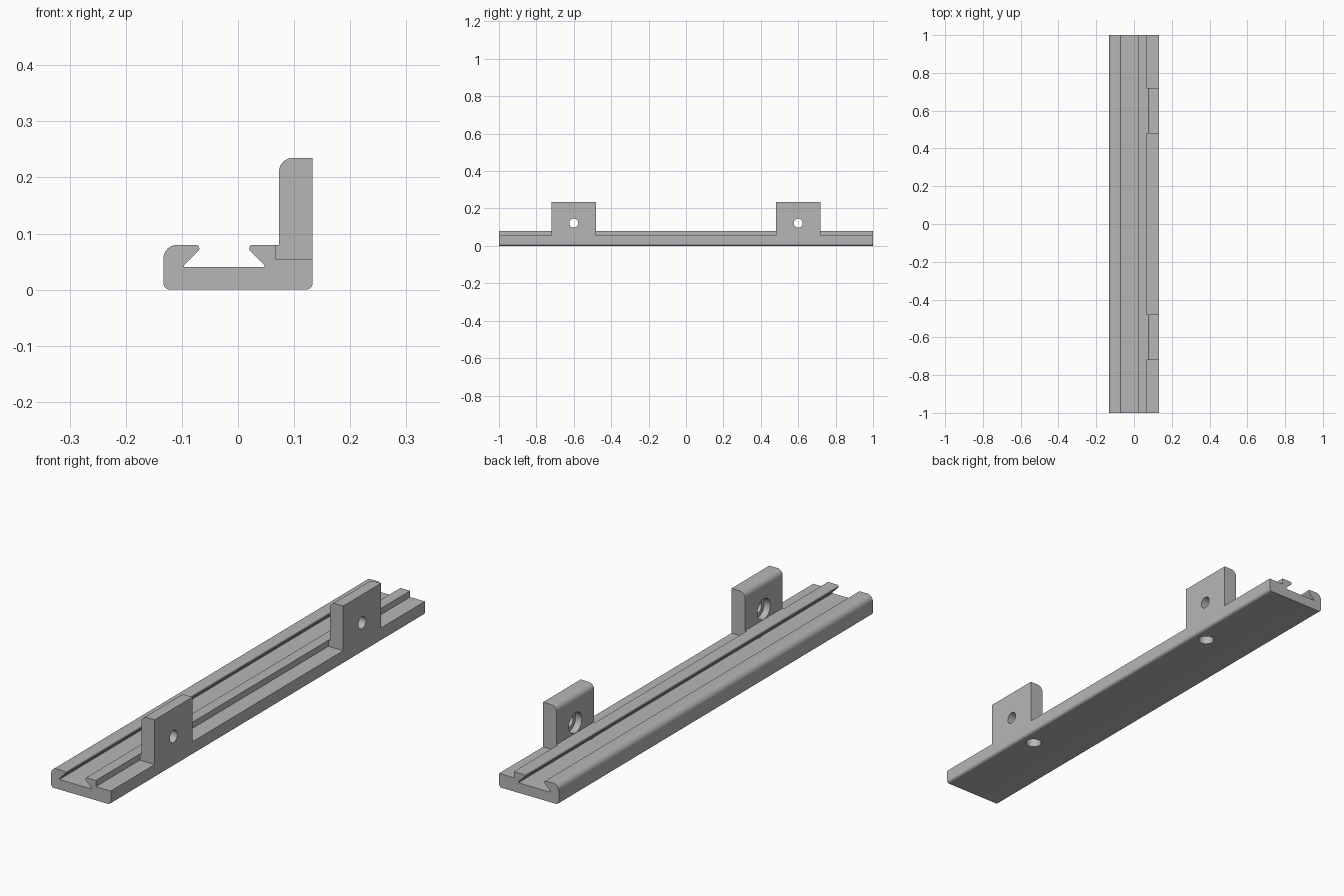
import bpy
import bmesh
import math
from mathutils import Vector

if "Cube" in bpy.data.objects:
    bpy.data.objects.remove(bpy.data.objects["Cube"], do_unlink=True)

grey = bpy.data.materials.new("light grey")
grey.use_nodes = True
GREY = (0.47, 0.47, 0.47, 1)
grey.diffuse_color = GREY
grey.node_tree.nodes["Principled BSDF"].inputs["Base Color"].default_value = GREY


def rounded(corners, steps=8):
    """Turn (x, z, radius) corners into an outline with filleted corners."""
    out = []
    for i, (x, z, r) in enumerate(corners):
        p = Vector((x, z))
        if r == 0:
            out.append(p)
            continue
        a = (Vector(corners[i - 1][:2]) - p).normalized()
        b = (Vector(corners[(i + 1) % len(corners)][:2]) - p).normalized()
        half = a.angle(b) / 2
        centre = p + (a + b).normalized() * (r / math.sin(half))
        start = p + a * (r / math.tan(half)) - centre
        end = p + b * (r / math.tan(half)) - centre
        sweep = math.pi - 2 * half
        for k in range(steps + 1):
            t = sweep * k / steps
            v = start * math.sin(sweep - t) + end * math.sin(t)
            out.append(centre + v / math.sin(sweep))
    return out


def extrude(name, corners, y0, y1):
    """Extrude an x-z outline along y."""
    bm = bmesh.new()
    face = bm.faces.new([bm.verts.new((p.x, y0, p.y)) for p in rounded(corners)])
    grown = bmesh.ops.extrude_face_region(bm, geom=[face])["geom"]
    verts = [g for g in grown if isinstance(g, bmesh.types.BMVert)]
    bmesh.ops.translate(bm, verts=verts, vec=(0, y1 - y0, 0))
    bmesh.ops.recalc_face_normals(bm, faces=bm.faces)
    mesh = bpy.data.meshes.new(name)
    bm.to_mesh(mesh)
    bm.free()
    mesh.materials.append(grey)
    ob = bpy.data.objects.new(name, mesh)
    bpy.context.collection.objects.link(ob)
    return ob


def cylinder(radius, depth, centre, along_x):
    rot = (0, math.pi / 2, 0) if along_x else (0, 0, 0)
    bpy.ops.mesh.primitive_cylinder_add(vertices=40, radius=radius, depth=depth,
                                        location=centre, rotation=rot)
    ob = bpy.context.object
    ob.data.materials.append(grey)
    ob.hide_render = True
    return ob


def combine(target, other, operation):
    mod = target.modifiers.new("combine", "BOOLEAN")
    mod.operation, mod.solver, mod.object = operation, "EXACT", other
    bpy.ops.object.select_all(action="DESELECT")
    bpy.context.view_layer.objects.active = target
    target.select_set(True)
    bpy.ops.object.modifier_apply(modifier=mod.name)
    bpy.data.objects.remove(other, do_unlink=True)


# Rail with a dovetail groove and a lowered ledge
W = 0.133
rail = extrude("rail", [
    (-W, 0, 0.012), (W, 0, 0.012), (W, 0.055, 0), (0.067, 0.055, 0),
    (0.067, 0.08, 0), (0.02, 0.08, 0.006), (0.02, 0.071, 0.004),
    (0.047, 0.044, 0), (0.047, 0.04, 0), (-0.096, 0.04, 0),
    (-0.096, 0.044, 0), (-0.069, 0.071, 0.004), (-0.069, 0.08, 0.006),
    (-W, 0.08, 0.025)], -1, 1)

# Two upright mounting tabs on the ledge
for side in (-1, 1):
    y = 0.6 * side
    tab = extrude("tab", [
        (0.055, 0.03, 0), (W, 0.03, 0), (W, 0.235, 0),
        (0.073, 0.235, 0.025), (0.073, 0.08, 0), (0.055, 0.08, 0)],
        y - 0.12, y + 0.12)
    combine(rail, tab, "UNION")

# Counterbored tab holes and blind holes in the underside
for side in (-1, 1):
    y = 0.6 * side
    combine(rail, cylinder(0.024, 0.2, (0.11, y, 0.122), True), "DIFFERENCE")
    combine(rail, cylinder(0.041, 0.04, (0.08, y, 0.122), True), "DIFFERENCE")
    combine(rail, cylinder(0.03, 0.08, (0.074, 0.535 * side, 0), False), "DIFFERENCE")

bpy.ops.object.select_all(action="DESELECT")
rail.select_set(True)
bpy.context.view_layer.objects.active = rail
bpy.ops.object.shade_smooth_by_angle(angle=math.radians(30))
